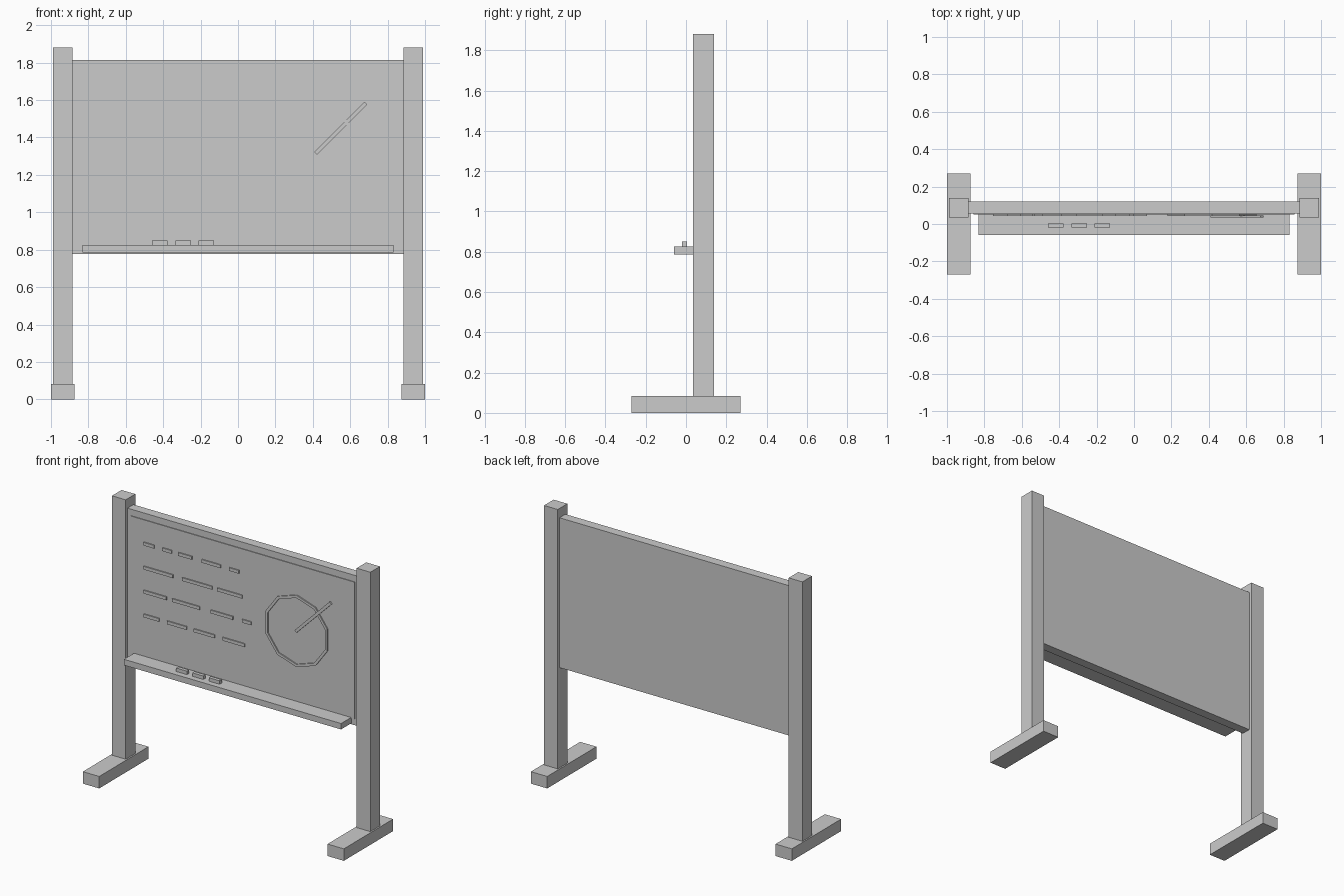
import bpy, bmesh, math
from mathutils import Matrix, Vector

if "Cube" in bpy.data.objects:
    bpy.data.objects.remove(bpy.data.objects["Cube"])


def box(name, x, y, z, tilt=0.0):
    """Box from (min, max) ranges, optionally tilted about its y axis."""
    size = [r[1] - r[0] for r in (x, y, z)]
    centre = Vector([(r[0] + r[1]) / 2 for r in (x, y, z)])
    mesh = bpy.data.meshes.new(name)
    bm = bmesh.new()
    m = Matrix.Translation(centre) @ Matrix.Rotation(tilt, 4, 'Y') @ Matrix.Diagonal((*size, 1))
    bmesh.ops.create_cube(bm, size=1, matrix=m)
    bm.to_mesh(mesh)
    bm.free()
    ob = bpy.data.objects.new(name, mesh)
    bpy.context.collection.objects.link(ob)
    return ob


def ring(name, cx, cz, r_out, r_in, y0, y1, sides):
    """Flat polygonal ring facing the front."""
    bm = bmesh.new()
    loops = []
    for i in range(sides):
        a = 2 * math.pi * i / sides
        loops.append([bm.verts.new((cx + r * math.sin(a), y, cz + r * math.cos(a)))
                      for r, y in ((r_out, y0), (r_out, y1), (r_in, y1), (r_in, y0))])
    for i in range(sides):
        a, b = loops[i], loops[(i + 1) % sides]
        for k in range(4):
            n = (k + 1) % 4
            bm.faces.new((a[k], b[k], b[n], a[n]))
    bmesh.ops.recalc_face_normals(bm, faces=bm.faces)
    mesh = bpy.data.meshes.new(name)
    bm.to_mesh(mesh)
    bm.free()
    ob = bpy.data.objects.new(name, mesh)
    bpy.context.collection.objects.link(ob)
    return ob


# Posts and feet
for side, s in (("left", -1), ("right", 1)):
    box(side + "_foot", sorted((s * 0.875, s * 1.0)), (-0.27, 0.27), (0, 0.083))
    box(side + "_post", sorted((s * 0.885, s * 0.99)), (0.035, 0.14), (0.083, 1.88))

# Board frame and raised writing surface
box("board_frame", (-0.885, 0.885), (0.055, 0.12), (0.777, 1.815))
box("writing_surface", (-0.857, 0.857), (0.05, 0.055), (0.82, 1.77))

# Tray and chalk sticks
box("chalk_tray", (-0.832, 0.832), (-0.06, 0.055), (0.785, 0.826))
for i in range(3):
    x = -0.46 + 0.125 * i
    box("chalk_stick", (x, x + 0.083), (-0.02, 0.004), (0.826, 0.85))

# Rows of written dashes: (start, end) along x
rows = {
    1.607: ((-0.755, -0.675), (-0.61, -0.54), (-0.49, -0.385), (-0.31, -0.165), (-0.1, -0.025)),
    1.441: ((-0.755, -0.53), (-0.46, -0.23), (-0.19, 0.0)),
    1.275: ((-0.755, -0.58), (-0.535, -0.325), (-0.24, -0.07), (0.0, 0.07)),
    1.11: ((-0.755, -0.635), (-0.575, -0.425), (-0.37, -0.21), (-0.15, 0.02)),
}
for z, dashes in rows.items():
    for dash in dashes:
        box("written_dash", dash, (0.042, 0.05), (z - 0.011, z + 0.011))

# Drawn circle and slanted stroke
ring("drawn_circle", 0.417, 1.316, 0.249, 0.23, 0.042, 0.05, 10)
half = 0.19
box("slanted_stroke", (0.55 - half, 0.55 + half), (0.035, 0.045),
    (1.45 - 0.01, 1.45 + 0.01), tilt=-math.pi / 4)
